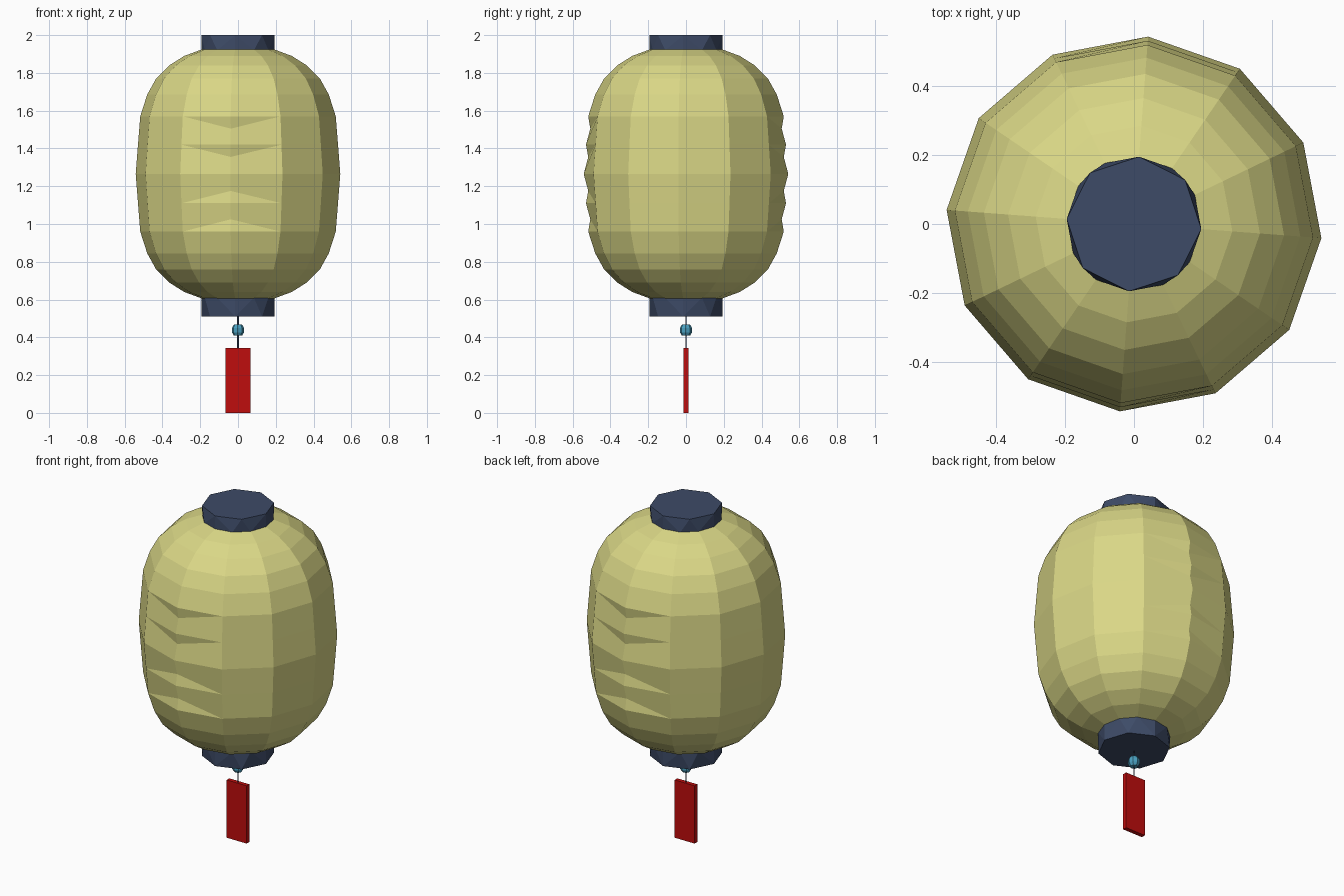
import bpy, bmesh, math

if "Cube" in bpy.data.objects:
    bpy.data.objects.remove(bpy.data.objects["Cube"])

TWIST = math.radians(-4.3)


def material(name, rgb):
    m = bpy.data.materials.new(name)
    m.diffuse_color = (*rgb, 1)
    m.use_nodes = True
    m.node_tree.nodes["Principled BSDF"].inputs["Base Color"].default_value = m.diffuse_color
    return m


paper = material("pale yellow paper", (0.70, 0.68, 0.24))
navy = material("dark navy", (0.047, 0.070, 0.135))
red = material("red", (0.52, 0.004, 0.004))
blue = material("bead blue", (0.07, 0.36, 0.54))


def finish(name, bm, mat):
    bmesh.ops.remove_doubles(bm, verts=bm.verts, dist=0.0005)
    bmesh.ops.recalc_face_normals(bm, faces=bm.faces)
    me = bpy.data.meshes.new(name)
    bm.to_mesh(me)
    bm.free()
    me.materials.append(mat)
    ob = bpy.data.objects.new(name, me)
    bpy.context.collection.objects.link(ob)
    return ob


def ring(bm, n, r, z):
    return [bm.verts.new((r * math.cos(TWIST + math.tau * i / n),
                          r * math.sin(TWIST + math.tau * i / n), z)) for i in range(n)]


def bridge(bm, rings):
    for a, b in zip(rings, rings[1:]):
        n = len(a)
        for i in range(n):
            bm.faces.new((a[i], a[(i + 1) % n], b[(i + 1) % n], b[i]))


# Lantern body: 12 sides; front and back columns carry pinched creases
MID = 1.265
half = [(0, 0.543, None), (0.09, 0.519, (0.155, 0.531)), (0.155, 0.531, None),
        (0.24, 0.508, (0.305, 0.519)), (0.305, 0.519, None), (0.42, 0.482, None),
        (0.505, 0.435, None), (0.575, 0.365, None), (0.625, 0.285, None), (0.66, 0.19, None)]
levels = [(-h, r, f and (-f[0], f[1])) for h, r, f in reversed(half[1:])] + half
bm = bmesh.new()
rings = []
for h, r, flat in levels:
    row = []
    for i in range(12):
        # away from the creased columns the crease collapses onto its ridge
        z, rad = flat if flat and i not in (3, 9) else (h, r)
        a = TWIST + math.tau * i / 12
        row.append(bm.verts.new((rad * math.cos(a), rad * math.sin(a), MID + z)))
    rings.append(row)
bridge(bm, rings)
finish("lantern_body", bm, paper)


# End caps: twelve sides at the body, eight at the outer face
def cap(name, z_in, z_out):
    bm = bmesh.new()
    ring(bm, 12, 0.195, z_in)
    ring(bm, 8, 0.195, z_out)
    bmesh.ops.convex_hull(bm, input=bm.verts)
    finish(name, bm, navy)


cap("top_cap", 1.92, 2.0)
cap("bottom_cap", 0.61, 0.51)


# Turned prism with closed ends
def lathe(name, n, profile, mat):
    bm = bmesh.new()
    rs = [ring(bm, n, r, z) for r, z in profile]
    bridge(bm, rs)
    bm.faces.new(rs[0])
    bm.faces.new(rs[-1])
    finish(name, bm, mat)


# Hanging cord and bead
lathe("cord", 6, [(0.004, 0.34), (0.004, 0.515)], navy)
lathe("bead", 8, [(0.022, 0.409), (0.032, 0.426), (0.032, 0.45), (0.022, 0.467)], blue)

# Paper tag
bm = bmesh.new()
bmesh.ops.create_cube(bm, size=1)
bmesh.ops.scale(bm, vec=(0.131, 0.025, 0.344), verts=bm.verts)
bmesh.ops.translate(bm, vec=(0, 0, 0.172), verts=bm.verts)
finish("hanging_tag", bm, red)
